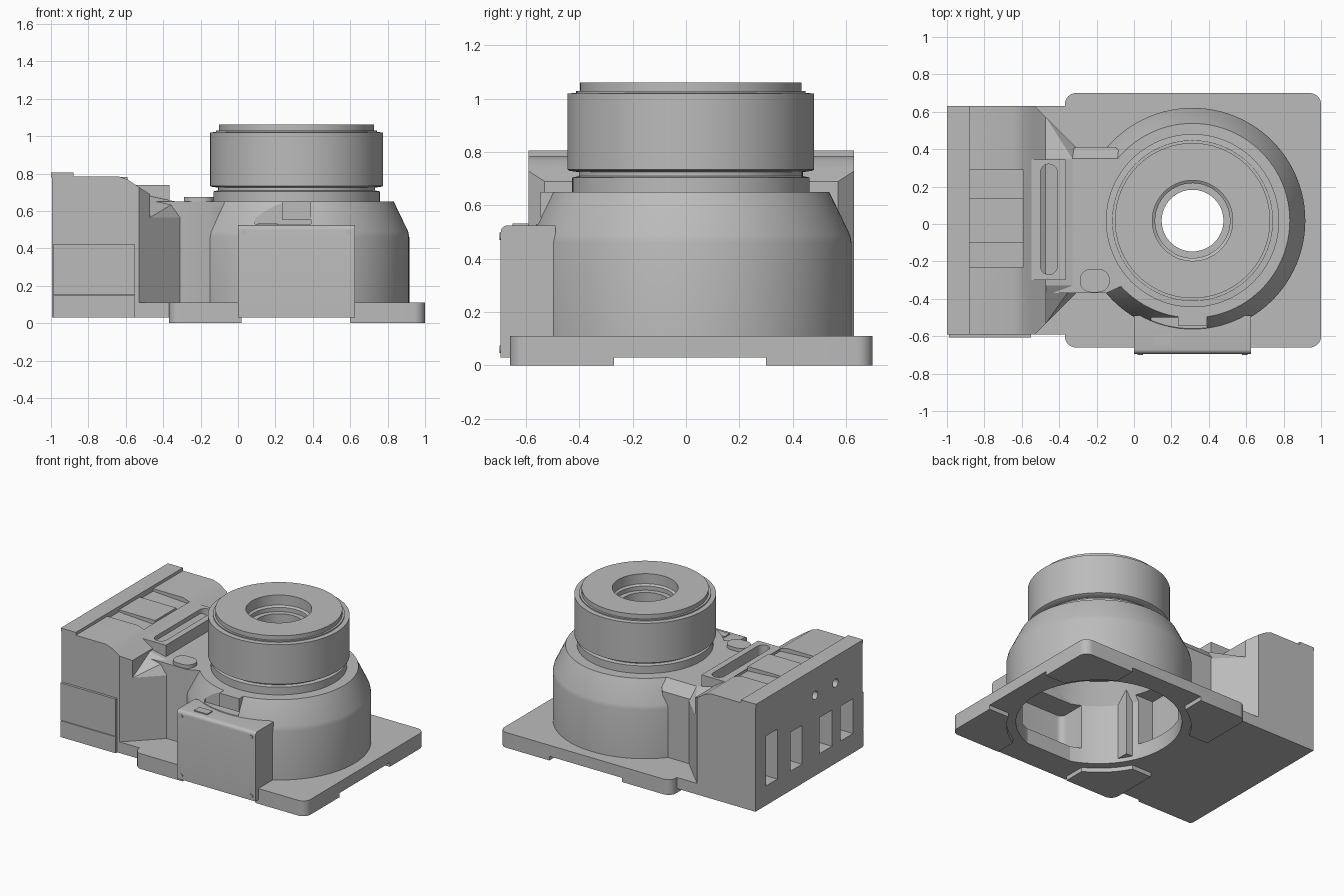
import bpy, bmesh, math
from mathutils import Vector, Matrix

if "Cube" in bpy.data.objects:
    bpy.data.objects.remove(bpy.data.objects["Cube"])

grey = bpy.data.materials.new("light_grey")
grey.use_nodes = True
grey.diffuse_color = (0.5, 0.5, 0.5, 1)
grey.node_tree.nodes["Principled BSDF"].inputs["Base Color"].default_value = (0.5, 0.5, 0.5, 1)

CX, CY = 0.313, 0.018          # axis of the round housing


def finish(name, bm):
    bmesh.ops.recalc_face_normals(bm, faces=bm.faces)
    mesh = bpy.data.meshes.new(name)
    bm.to_mesh(mesh)
    bm.free()
    mesh.materials.append(grey)
    obj = bpy.data.objects.new(name, mesh)
    bpy.context.collection.objects.link(obj)
    return obj


def prism(name, outline, lo, hi, axis="z", bevel=0):
    """Extrude an outline (x, y) along z, or (x, z) along y, rounding its corners."""
    bm = bmesh.new()
    place = (lambda a, b: (a, b, lo)) if axis == "z" else (lambda a, b: (a, lo, b))
    face = bm.faces.new([bm.verts.new(place(a, b)) for a, b in outline])
    out = bmesh.ops.extrude_face_region(bm, geom=[face])["geom"]
    step = Vector((0, 0, hi - lo)) if axis == "z" else Vector((0, hi - lo, 0))
    bmesh.ops.translate(bm, vec=step, verts=[v for v in out if isinstance(v, bmesh.types.BMVert)])
    if bevel:
        edges = [e for e in bm.edges
                 if abs((e.verts[0].co - e.verts[1].co).normalized().dot(step.normalized())) > 0.99]
        bmesh.ops.bevel(bm, geom=edges, offset=bevel, segments=8, profile=0.5, affect="EDGES")
    return finish(name, bm)


def rect(x0, x1, y0, y1):
    return [(x0, y0), (x1, y0), (x1, y1), (x0, y1)]


def box(name, x0, x1, y0, y1, z0, z1, bevel=0):
    return prism(name, rect(x0, x1, y0, y1), z0, z1, bevel=bevel)


def cylinder(name, r, start, end, segments=96):
    start, end = Vector(start), Vector(end)
    bm = bmesh.new()
    turn = (end - start).to_track_quat("Z", "Y").to_matrix().to_4x4()
    bmesh.ops.create_cone(bm, cap_ends=True, segments=segments, radius1=r, radius2=r,
                          depth=(end - start).length,
                          matrix=Matrix.Translation((start + end) / 2) @ turn)
    return finish(name, bm)


def bore(r, z0, z1):
    return cylinder("bore", r, (CX, CY, z0), (CX, CY, z1))


def lathe(name, profile):
    """Spin a closed (radius, z) loop about the housing axis."""
    bm = bmesh.new()
    verts = [bm.verts.new((CX + r, CY, z)) for r, z in profile]
    edges = [bm.edges.new((a, b)) for a, b in zip(verts, verts[1:] + verts[:1])]
    bmesh.ops.spin(bm, geom=verts + edges, cent=(CX, CY, 0), axis=(0, 0, 1),
                   angle=math.tau, steps=96, use_duplicate=False)
    bmesh.ops.remove_doubles(bm, verts=bm.verts, dist=0.0002)
    return finish(name, bm)


def hull(name, points):
    bm = bmesh.new()
    for p in points:
        bm.verts.new(p)
    bmesh.ops.convex_hull(bm, input=bm.verts)
    return finish(name, bm)


def carve(obj, *cutters, operation="DIFFERENCE"):
    for cutter in cutters:
        mod = obj.modifiers.new("cut", "BOOLEAN")
        mod.operation, mod.solver, mod.object = operation, "EXACT", cutter
        cutter.hide_render = True
    graph = bpy.context.evaluated_depsgraph_get()
    mesh = bpy.data.meshes.new_from_object(obj.evaluated_get(graph))
    obj.modifiers.clear()
    obj.data = mesh
    for cutter in cutters:
        bpy.data.objects.remove(cutter)
    return obj


# Base plate with four corner pads and a round opening
base = prism("base_plate", rect(-0.37, 1.0, -0.66, 0.70), 0, 0.11, bevel=0.06)
carve(base, box("c", 0.02, 0.60, -1, 1, -0.1, 0.03), box("c", -1, 1.2, -0.27, 0.30, -0.1, 0.03),
      bore(0.60, -0.1, 0.03), bore(0.54, -0.2, 0.3))
box("base_bridge", -0.6, -0.30, -0.59, 0.63, 0.03, 0.11)

# Hollow domed housing
dome = lathe("dome_housing", [(0.54, 0.11), (0.603, 0.11), (0.603, 0.46), (0.597, 0.49), (0.52, 0.65),
                              (0.165, 0.65), (0.165, 0.60), (0.46, 0.60), (0.54, 0.46)])
carve(dome, box("c", 0.09, 0.39, -0.8, -0.50, 0.53, 0.8),
      box("c", 0.06, 0.56, -0.8, -0.40, 0.14, 0.46, 0.04),
      box("c", -0.45, -0.15, -0.18, 0.22, 0.14, 0.50))
box("dome_connector", 0.235, 0.39, -0.545, -0.47, 0.555, 0.65)

# Rotating head with stepped bore
lathe("rotating_head", [(0.165, 0.64), (0.445, 0.64), (0.445, 0.705), (0.42, 0.71), (0.42, 0.725),
                        (0.455, 0.73), (0.463, 0.735), (0.463, 1.02), (0.43, 1.022), (0.43, 1.03),
                        (0.415, 1.03), (0.415, 1.062), (0.215, 1.062), (0.215, 0.99), (0.20, 0.98),
                        (0.20, 0.95), (0.165, 0.95)])

# Neck joining the dome to the rear case
neck = prism("neck", [(-0.5, -0.37), (-0.15, -0.37), (0.05, -0.28), (0.05, 0.28), (-0.1, 0.41), (-0.5, 0.41)],
             0.11, 0.65)
carve(neck, bore(0.54, 0, 0.60), box("c", -0.45, -0.1, -0.18, 0.22, 0.14, 0.50),
      hull("c", [(x, y, z) for x in (-0.6, 0.1) for y, z in ((0.345, 0.655), (0.415, 0.57), (0.5, 0.7))]))
box("inner_rib", -0.24, -0.12, -0.32, -0.22, 0.06, 0.58)
box("neck_boss", -0.29, -0.13, -0.365, -0.24, 0.57, 0.675, 0.06)

# Slanted gussets on both sides of the neck
for name, outer, inner, mid in (("front_gusset", -0.53, -0.37, -0.33), ("back_gusset", 0.57, 0.41, 0.35)):
    hull(name, [(x, y, z) for z in (0.11, 0.565)
                for x, y in ((-0.47, outer), (-0.31, inner), (-0.31, 0), (-0.47, 0))]
         + [(-0.47, mid, 0.68), (-0.33, mid, 0.65), (-0.47, 0, 0.68), (-0.33, 0, 0.65)])

# Rear case: sloped side profile trimmed by its plan
case = prism("rear_case", [(-0.995, 0.03), (-0.4, 0.03), (-0.4, 0.645), (-0.54, 0.735), (-0.59, 0.768),
                           (-0.64, 0.785), (-0.995, 0.785)], -0.8, 0.8, axis="y")
carve(case, prism("c", [(-1.1, -0.59), (-0.53, -0.59), (-0.47, -0.53), (-0.47, 0.57), (-0.53, 0.63),
                        (-1.1, 0.63)], 0, 1), operation="INTERSECT")
ports = [box("c", -1.1, -0.85, y0, y1, 0.17, top)
         for y0, y1, top in ((0.38, 0.51, 0.53), (0.10, 0.23, 0.45), (-0.24, -0.10, 0.43), (-0.48, -0.34, 0.42))]
holes = [cylinder("c", 0.03, (-1.1, y, 0.61), (-0.9, y, 0.61), 24) for y in (-0.05, -0.28)]
carve(case, *ports, *holes, prism("c", [(-0.88, 0.80), (-0.88, 0.767), (-0.59, 0.75), (-0.59, 0.80)],
                                  -0.23, 0.29, axis="y"))
box("case_top_cover", -0.885, -0.59, -0.10, 0.14, 0.74, 0.782)
box("case_top_rail", -1.0, -0.88, -0.59, 0.63, 0.78, 0.806)
box("case_side_panel_lower", -0.99, -0.55, -0.608, -0.55, 0.03, 0.148)
box("case_side_panel_upper", -0.99, -0.55, -0.608, -0.55, 0.152, 0.42)

# Raised tray with an obround slot
tray = box("slot_tray", -0.555, -0.365, -0.30, 0.345, 0.56, 0.74)
carve(tray, box("c", -0.50, -0.41, -0.27, 0.32, 0.66, 0.9, 0.044))

# Front cover with rounded top edge, screws and a small label plate
cover = box("front_cover", 0.0, 0.625, -0.695, -0.49, 0.03, 0.525)
bm = bmesh.new()
bm.from_mesh(cover.data)
top_edges = [e for e in bm.edges if all(v.co.z > 0.5 and v.co.y < -0.6 for v in e.verts)]
bmesh.ops.bevel(bm, geom=top_edges, offset=0.025, segments=5, profile=0.5, affect="EDGES")
bm.to_mesh(cover.data)
bm.free()
carve(cover, box("c", 0.06, 0.56, -0.66, -0.4, 0.14, 0.46, 0.04))
for x in (0.033, 0.592):
    for z in (0.06, 0.485):
        cylinder("cover_screw", 0.014, (x, -0.69, z), (x, -0.70, z), 20)
box("cover_plate", 0.105, 0.21, -0.65, -0.59, 0.52, 0.532)

# Smooth round surfaces while keeping edges crisp
for obj in bpy.data.objects:
    obj.select_set(obj.type == "MESH")
    bpy.context.view_layer.objects.active = obj
bpy.ops.object.shade_smooth_by_angle(angle=math.radians(25))
